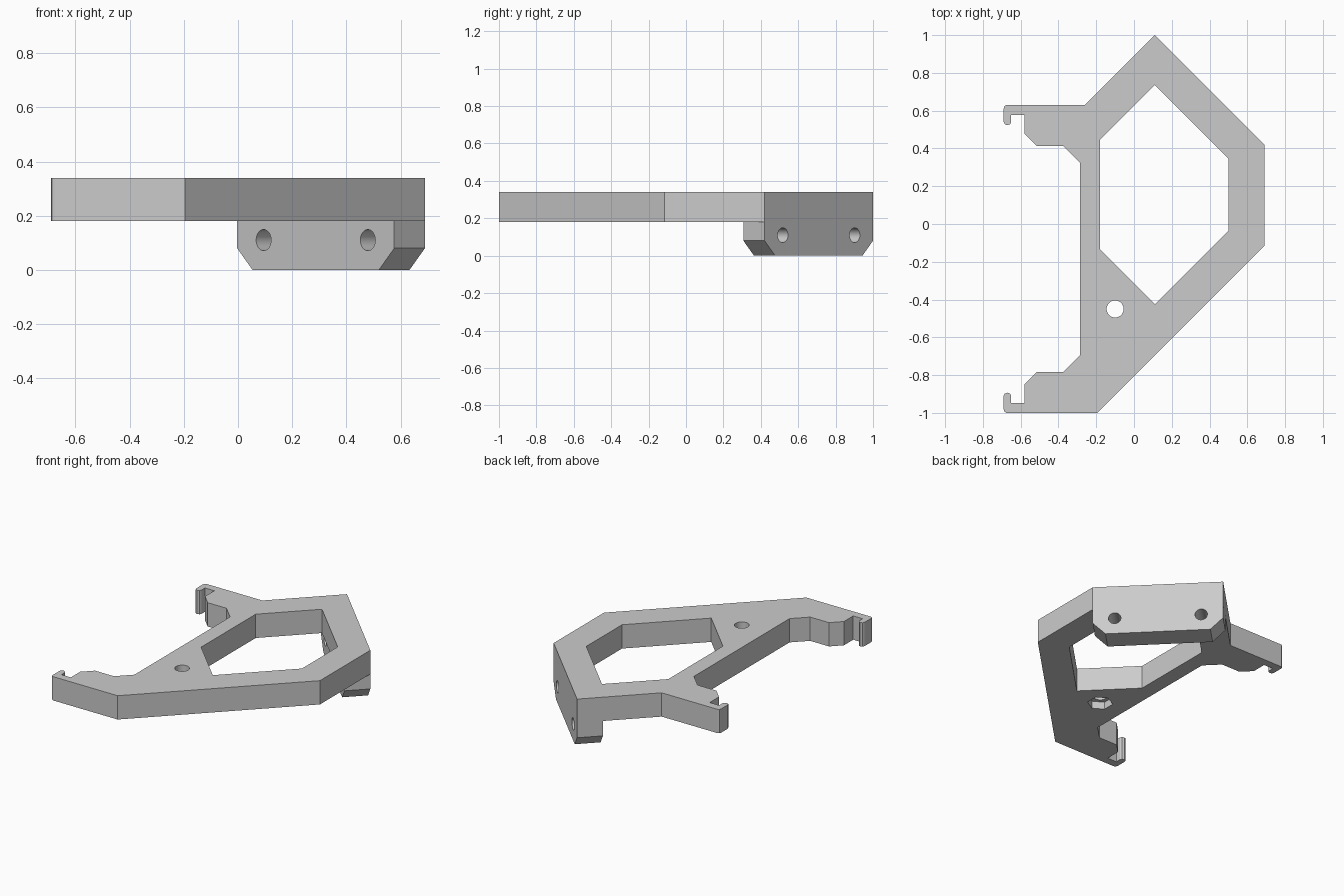
import bpy
import bmesh
from math import pi, radians
from mathutils import Matrix, Vector

cube = bpy.data.objects.get("Cube")
if cube:
    bpy.data.objects.remove(cube, do_unlink=True)

grey = bpy.data.materials.new("plain grey")
grey.use_nodes = True
colour = (0.6, 0.6, 0.6, 1)
grey.diffuse_color = colour
grey.node_tree.nodes["Principled BSDF"].inputs["Base Color"].default_value = colour

BOTTOM, TOP = 0.18, 0.34


def finish(name, bm):
    bmesh.ops.recalc_face_normals(bm, faces=bm.faces)
    mesh = bpy.data.meshes.new(name)
    bm.to_mesh(mesh)
    bm.free()
    mesh.materials.append(grey)
    obj = bpy.data.objects.new(name, mesh)
    bpy.context.collection.objects.link(obj)
    return obj


def prism(name, outline, low, high, matrix=Matrix()):
    """Extrude a flat outline from low to high, then place it."""
    bm = bmesh.new()
    face = bm.faces.new([bm.verts.new((x, y, low)) for x, y in outline])
    new = bmesh.ops.extrude_face_region(bm, geom=[face])["geom"]
    verts = [v for v in new if isinstance(v, bmesh.types.BMVert)]
    bmesh.ops.translate(bm, verts=verts, vec=(0, 0, high - low))
    bm.transform(matrix)
    return finish(name, bm)


def cylinder(name, centre, radius, depth, sides=40, rotation=Matrix()):
    bm = bmesh.new()
    bmesh.ops.create_cone(bm, cap_ends=True, segments=sides, radius1=radius,
                          radius2=radius, depth=depth,
                          matrix=Matrix.Translation(centre) @ rotation)
    return finish(name, bm)


def cut(target, cutter):
    cutter.hide_render = True
    mod = target.modifiers.new("cut", 'BOOLEAN')
    mod.operation, mod.solver, mod.object = 'DIFFERENCE', 'EXACT', cutter
    bpy.context.view_layer.objects.active = target
    bpy.ops.object.modifier_apply(modifier=mod.name)
    bpy.data.objects.remove(cutter, do_unlink=True)


# Clip hook: x and distance inward from the outer edge of its arm
hook = [(-0.675, 0), (-0.686, 0.006), (-0.69, 0.02), (-0.69, 0.09),
        (-0.684, 0.102), (-0.67, 0.107), (-0.656, 0.102), (-0.65, 0.09),
        (-0.65, 0.053), (-0.58, 0.053), (-0.58, 0.152), (-0.515, 0.217),
        (-0.375, 0.217), (-0.285, 0.307)]
back_hook = [(x, 0.63 - d) for x, d in hook]
front_hook = [(x, -1 + d) for x, d in reversed(hook)]

# Frame plate with both hooks
outline = [(0.11, 1), (-0.26, 0.63), *back_hook, *front_hook,
           (-0.195, -1), (0.69, -0.115), (0.69, 0.42)]
frame = prism("frame_plate", outline, BOTTOM, TOP)

# Six-sided opening
opening = [(0.11, 0.735), (-0.18, 0.445), (-0.18, -0.135),
           (0.11, -0.425), (0.5, -0.035), (0.5, 0.345)]
cut(frame, prism("opening_cutter", opening, 0, 0.5))

# Bolt hole with a nut pocket below
cut(frame, cylinder("bolt_cutter", (-0.1, -0.45, 0.25), 0.045, 0.5))
cut(frame, cylinder("nut_cutter", (-0.1, -0.45, BOTTOM), 0.08, 0.1, 6))

# Mounting block hanging under the slanted back edge, lower corners cut off
half, slope = 0.41, 0.08
side = [(-half, BOTTOM), (-half, slope), (slope - half, 0),
        (half - slope, 0), (half, slope), (half, BOTTOM)]
along = Vector((1, -1, 0)).normalized()
outward = Vector((1, 1, 0)).normalized()
up = Vector((0, 0, 1))
place = Matrix((along, up, outward)).transposed().to_4x4()
place.translation = (0.4, 0.71, 0)
block = prism("mounting_block", side, -0.16, 0, place)

# Two screw holes through the block
turn = Matrix.Rotation(-pi / 4, 4, 'Z') @ Matrix.Rotation(pi / 2, 4, 'X')
for offset in (-0.272, 0.272):
    centre = place @ Vector((offset, 0.11, -0.08))
    cut(block, cylinder("screw_cutter", centre, 0.039, 0.4, 40, turn))

for obj in (frame, block):
    bpy.ops.object.select_all(action='DESELECT')
    obj.select_set(True)
    bpy.context.view_layer.objects.active = obj
    bpy.ops.object.shade_smooth_by_angle(angle=radians(20))
